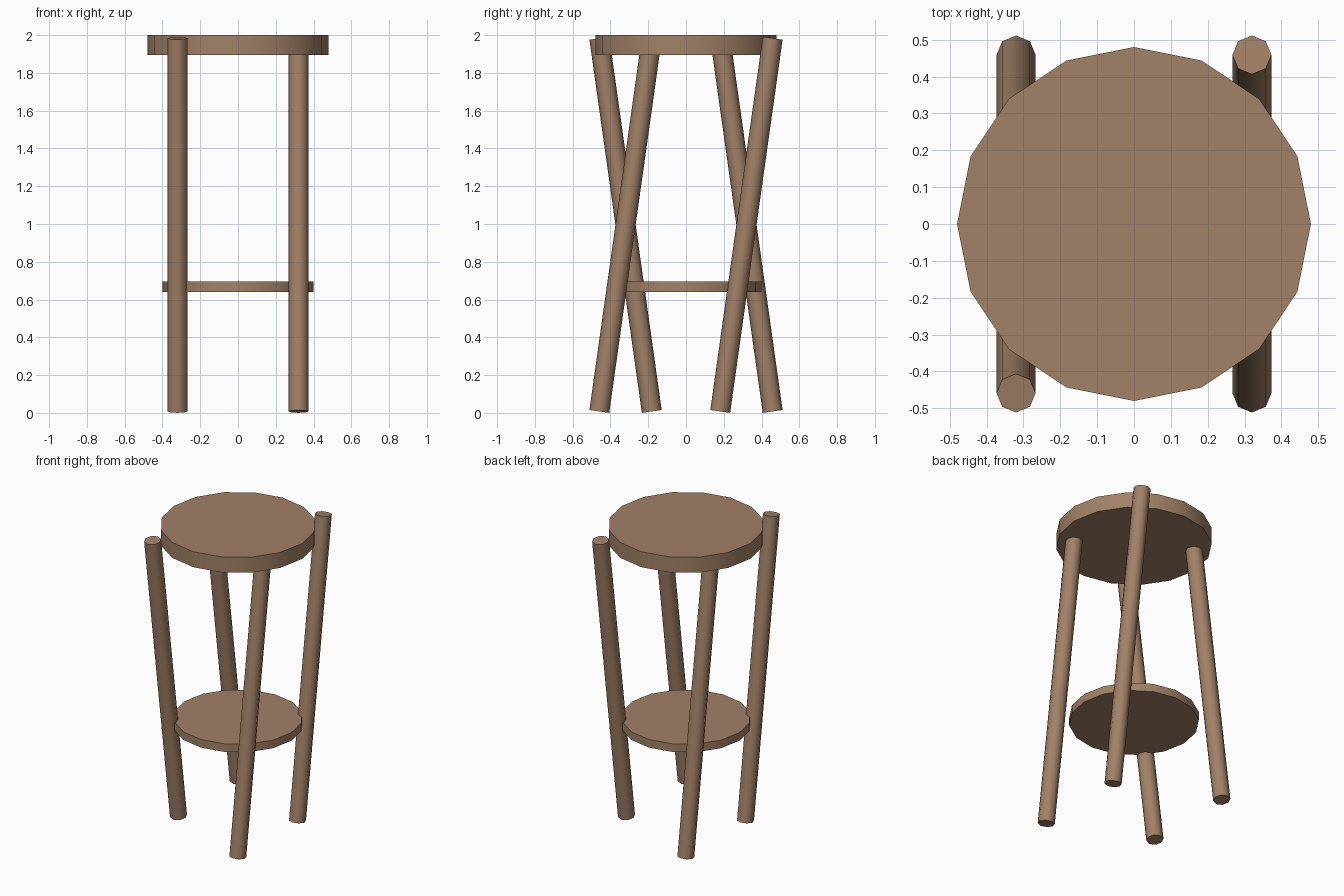
import bpy
import math

if "Cube" in bpy.data.objects:
    bpy.data.objects.remove(bpy.data.objects["Cube"], do_unlink=True)

# Single wood colour
WOOD = (0.36, 0.22, 0.135, 1.0)
wood = bpy.data.materials.new("brown_wood")
wood.diffuse_color = WOOD
wood.use_nodes = True
wood.node_tree.nodes["Principled BSDF"].inputs["Base Color"].default_value = WOOD


def cylinder(name, sides, radius, depth, location, tilt=0.0):
    """Capped cylinder with smooth sides and crisp rims."""
    bpy.ops.mesh.primitive_cylinder_add(
        vertices=sides, radius=radius, depth=depth,
        location=location, rotation=(tilt, 0, 0))
    obj = bpy.context.object
    obj.name = name
    obj.data.materials.append(wood)
    bpy.ops.object.shade_smooth_by_angle(angle=math.radians(50))
    return obj


# Round seat and lower shelf
cylinder("seat", 16, 0.48, 0.105, (0, 0, 1.9475))
cylinder("shelf", 16, 0.40, 0.055, (0, 0, 0.6675))

# Four legs: the left pair leans back, the right pair leans forward
SPREAD = 0.32
LEAN = math.radians(8)
for side, sx in (("left", 1), ("right", -1)):
    for end, sy in (("front", -1), ("back", 1)):
        cylinder(f"{end}_{side}_leg", 8, 0.053, 1.995,
                 (sx * SPREAD, sy * SPREAD, 0.9955), tilt=-sx * LEAN)
